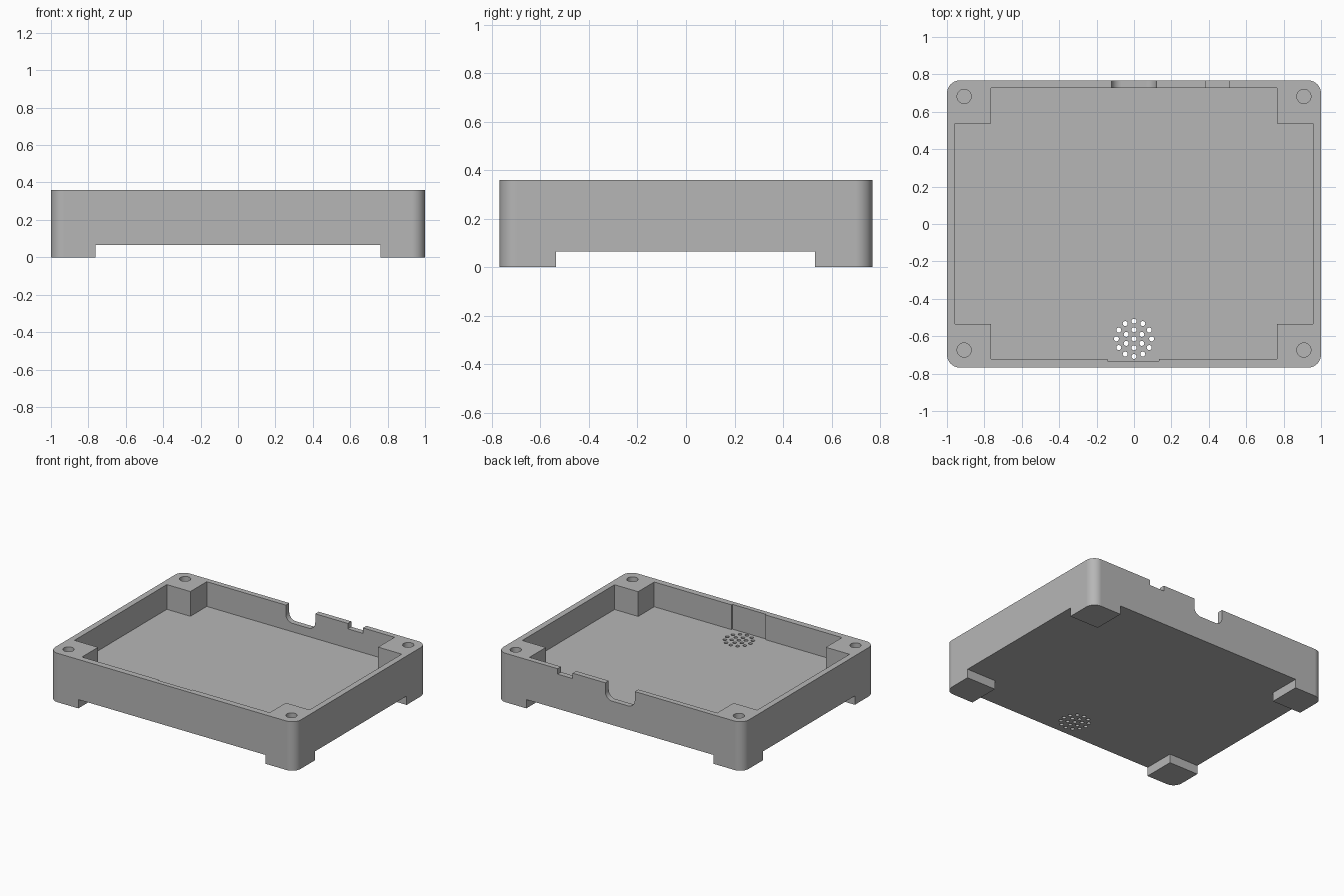
import bpy
import bmesh
from math import sin, cos, pi, radians

default = bpy.data.objects.get("Cube")
if default:
    bpy.data.objects.remove(default, do_unlink=True)

HEIGHT, FLOOR, FOOT = 0.36, 0.178, 0.065
HALF_Y = 0.768

grey = bpy.data.materials.new("plain grey")
grey.use_nodes = True
grey.diffuse_color = (0.47, 0.47, 0.47, 1)
grey.node_tree.nodes["Principled BSDF"].inputs["Base Color"].default_value = (0.47, 0.47, 0.47, 1)


def circle(x, y, r, n=24):
    return [(x + r * cos(2 * pi * i / n), y + r * sin(2 * pi * i / n)) for i in range(n)]


def rectangle(x0, x1, y0, y1):
    return [(x0, y0), (x1, y0), (x1, y1), (x0, y1)]


def rounded(x0, x1, y0, y1, r, n=12):
    pts = []
    corners = [(x1 - r, y1 - r), (x0 + r, y1 - r), (x0 + r, y0 + r), (x1 - r, y0 + r)]
    for q, (cx, cy) in enumerate(corners):
        for i in range(n + 1):
            a = (q + i / n) * pi / 2
            pts.append((cx + r * cos(a), cy + r * sin(a)))
    return pts


def plus(ox, ix, back, back_in, front, front_in):
    """Rectangle with a square bite out of every corner."""
    return [(ix, front), (ix, front_in), (ox, front_in), (ox, back_in), (ix, back_in), (ix, back),
            (-ix, back), (-ix, back_in), (-ox, back_in), (-ox, front_in), (-ix, front_in), (-ix, front)]


def prism(name, outlines, lo, hi, upright=False):
    """Extrude outlines along z, or along y when the outline is drawn in x and z."""
    bm = bmesh.new()
    for pts in outlines:
        rings = [[bm.verts.new((u, d, v) if upright else (u, v, d)) for u, v in pts] for d in (lo, hi)]
        bm.faces.new(rings[0][::-1])
        bm.faces.new(rings[1])
        for i in range(len(pts)):
            j = (i + 1) % len(pts)
            bm.faces.new((rings[0][i], rings[0][j], rings[1][j], rings[1][i]))
    bmesh.ops.recalc_face_normals(bm, faces=bm.faces[:])
    mesh = bpy.data.meshes.new(name)
    bm.to_mesh(mesh)
    bm.free()
    mesh.materials.append(grey)
    obj = bpy.data.objects.new(name, mesh)
    bpy.context.collection.objects.link(obj)
    return obj


# Solid block with rounded vertical corners
case = prism("enclosure_base", [rounded(-1, 1, -HALF_Y, HALF_Y, 0.07)], 0, HEIGHT)
bpy.context.view_layer.objects.active = case
case.select_set(True)

# Speaker grille: a centre hole and two rings
grille = [(0, -0.614)]
for count, radius in ((6, 0.048), (12, 0.094)):
    for i in range(count):
        a = 2 * pi * i / count + pi / 2
        grille.append((radius * cos(a), -0.614 + radius * sin(a)))

cutters = [
    # Gap under the floor, leaving four feet
    prism("foot_gap", [plus(1.1, 0.762, 0.9, 0.532, -0.9, -0.535)], -0.1, FOOT),
    # Open tray, leaving four corner posts
    prism("tray_cavity", [plus(0.956, 0.764, 0.728, 0.538, -0.722, -0.535)], FLOOR, 0.5),
    # Shallow recess inside the front wall
    prism("front_recess", [rectangle(-0.141, 0.135, -0.732, -0.7)], FLOOR, 0.5),
    # Screw holes in the corner posts
    prism("screw_holes", [circle(sx * 0.908, y, 0.038) for sx in (-1, 1) for y in (0.682, -0.674)],
          0.17, 0.5),
    prism("grille_holes", [circle(x, y, 0.0135, 14) for x, y in grille], 0, 0.3),
    # Openings in the back wall
    prism("port_notch", [rounded(-0.121, 0.119, HEIGHT - 0.12, 0.6, 0.055)], 0.7, 0.9, True),
    prism("small_notch", [rectangle(0.384, 0.507, HEIGHT - 0.04, 0.6)], 0.7, 0.9, True),
]

for cutter in cutters:
    cutter.hide_render = True
    cut = case.modifiers.new(cutter.name, 'BOOLEAN')
    cut.operation = 'DIFFERENCE'
    cut.solver = 'EXACT'
    cut.object = cutter
    bpy.ops.object.modifier_apply(modifier=cut.name)
    bpy.data.objects.remove(cutter, do_unlink=True)

# Smooth round corners and holes, keep flat walls flat
bpy.ops.object.shade_smooth_by_angle(angle=radians(32))
weighted = case.modifiers.new("flat_walls", 'WEIGHTED_NORMAL')
weighted.keep_sharp = True
